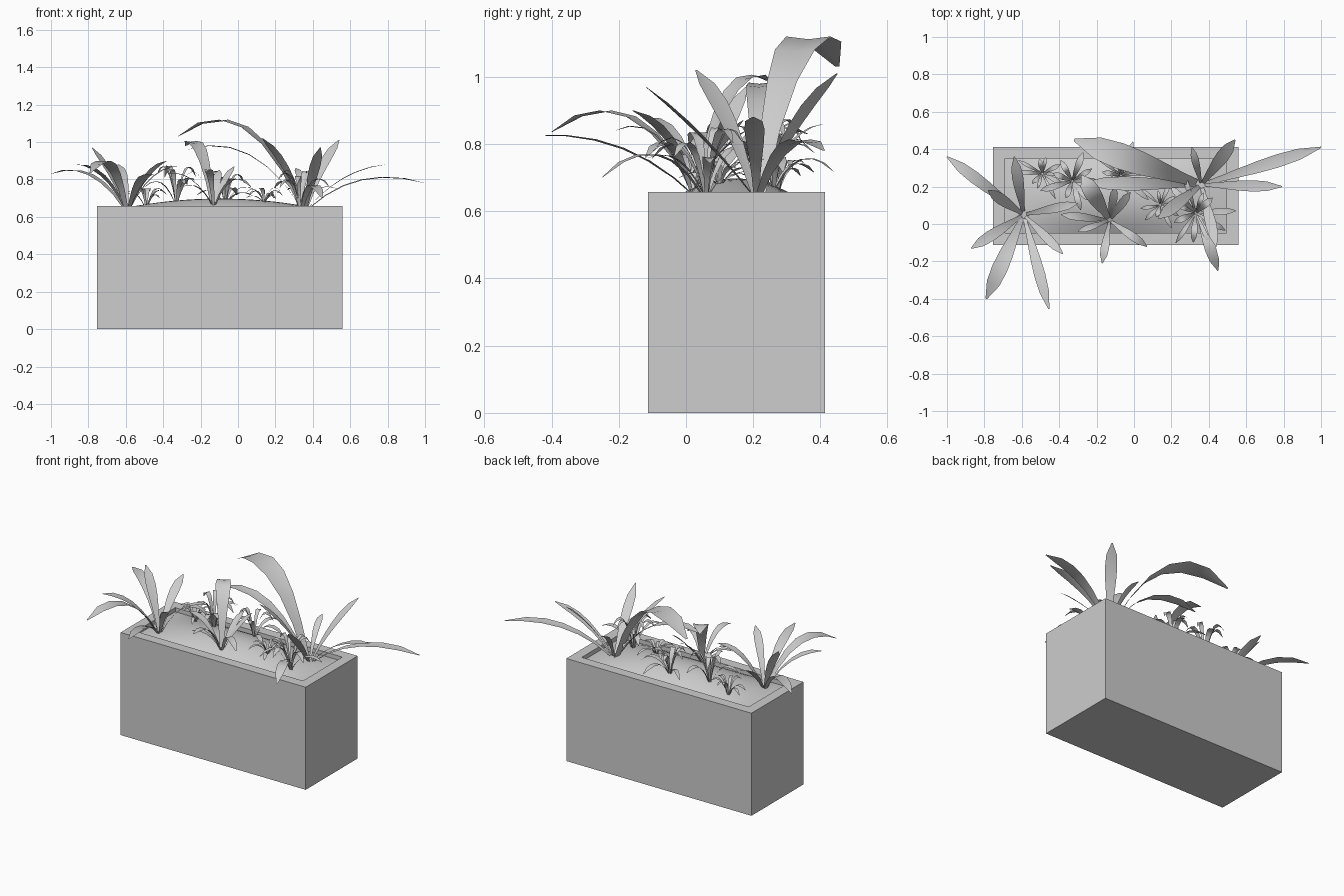
import bpy, bmesh, math, random
from mathutils import Vector

random.seed(4)
cube = bpy.data.objects.get("Cube")
if cube:
    bpy.data.objects.remove(cube, do_unlink=True)

grey = bpy.data.materials.new("plain grey")
grey.use_nodes = True
grey.diffuse_color = (0.61, 0.61, 0.61, 1)
grey.node_tree.nodes["Principled BSDF"].inputs["Base Color"].default_value = grey.diffuse_color


def finish(bm, name, smooth):
    """Turn a bmesh into a named grey object."""
    mesh = bpy.data.meshes.new(name)
    for face in bm.faces:
        face.smooth = smooth
    bm.to_mesh(mesh)
    bm.free()
    mesh.materials.append(grey)
    obj = bpy.data.objects.new(name, mesh)
    bpy.context.collection.objects.link(obj)
    return obj


CENTRE = Vector((-0.097, 0.15, 0))
LENGTH, DEPTH, HEIGHT, RIM = 1.312, 0.526, 0.657, 0.064


def soil_height(x, y):
    """Low mound, highest in the middle of the planter."""
    u = (x - CENTRE.x) / (LENGTH / 2 - RIM)
    v = (y - CENTRE.y) / (DEPTH / 2 - RIM)
    return 0.63 + 0.068 * max(0, 1 - u * u) * max(0, 1 - v * v)


# Planter: box whose top is inset and pushed down
bm = bmesh.new()
bmesh.ops.create_cube(bm, size=1)
for v in bm.verts:
    v.co = CENTRE + Vector((v.co.x * LENGTH, v.co.y * DEPTH, (v.co.z + 0.5) * HEIGHT))
top = max(bm.faces, key=lambda f: f.calc_center_median().z)
bmesh.ops.inset_region(bm, faces=[top], thickness=RIM, use_even_offset=True)
walls = bmesh.ops.extrude_discrete_faces(bm, faces=[top])["faces"]
for v in walls[0].verts:
    v.co.z -= 0.1
finish(bm, "planter_box", False)

# Soil mound
bm = bmesh.new()
bmesh.ops.create_grid(bm, x_segments=24, y_segments=10, size=1)
for v in bm.verts:
    x = CENTRE.x + v.co.x * (LENGTH / 2 - RIM)
    y = CENTRE.y + v.co.y * (DEPTH / 2 - RIM)
    v.co = (x, y, soil_height(x, y))
finish(bm, "soil", True)

TAPER = (0.28, 0.45, 0.68, 0.9, 1.0, 0.85, 0.1)


def add_leaf(bm, base, tip, arch, width):
    """Folded strip along a bent curve; arch is the height of its control point."""
    control = base.lerp(tip, 0.42)
    control.z = arch
    flat = Vector((tip.x - base.x, tip.y - base.y, 0)).normalized()
    side = Vector((-flat.y, flat.x, 0))
    previous = None
    for i, taper in enumerate(TAPER):
        t = i / (len(TAPER) - 1)
        mid = base * (1 - t) ** 2 + control * (2 * t * (1 - t)) + tip * t * t
        half = side * width * taper / 2
        fold = Vector((0, 0, 0.06 * width * taper))
        row = [bm.verts.new(p) for p in (mid - half + fold, mid, mid + half + fold)]
        if previous:
            for a in (0, 1):
                bm.faces.new((previous[a], row[a], row[a + 1], previous[a + 1]))
        previous = row


def plant(name, x, y, leaves):
    """Leaves are (tip x, tip y, tip z, arch height, width)."""
    bm = bmesh.new()
    for tx, ty, tz, arch, width in leaves:
        tip = Vector((tx, ty, tz))
        base = Vector((x, y, soil_height(x, y) - 0.01))
        base += (tip - base) * Vector((0.03, 0.03, 0))
        add_leaf(bm, base, tip, arch, width)
    finish(bm, name, True)


# Three large plants
plant("large_plant_right", -0.59, 0.05, [
    (-1.0, 0.36, 0.83, 0.91, 0.065),
    (-0.79, -0.4, 0.835, 1.02, 0.085),
    (-0.455, -0.455, 0.825, 0.84, 0.06),
    (-0.38, -0.16, 0.9, 0.86, 0.05),
    (-0.3, 0.11, 0.87, 0.88, 0.05),
    (-0.87, -0.13, 0.88, 0.88, 0.06),
    (-0.78, 0.18, 0.97, 0.85, 0.06),
    (-0.64, 0.36, 0.88, 0.82, 0.06),
])
plant("large_plant_left", 0.36, 0.21, [
    (-0.32, 0.45, 1.03, 1.31, 0.14),
    (-0.27, 0.22, 0.96, 1.06, 0.075),
    (0.79, 0.2, 0.88, 0.85, 0.06),
    (1.0, 0.41, 0.78, 0.88, 0.07),
    (0.54, 0.45, 1.01, 0.88, 0.07),
    (0.44, -0.12, 0.97, 0.82, 0.06),
    (0.13, 0.03, 1.02, 0.9, 0.07),
    (0.31, 0.41, 0.86, 0.84, 0.04),
])
plant("middle_plant", -0.13, 0.02, [
    (-0.28, 0.26, 0.98, 1.09, 0.09),
    (-0.17, -0.21, 0.84, 0.9, 0.045),
    (0.07, -0.12, 0.76, 0.88, 0.045),
    (-0.39, 0.05, 0.83, 0.86, 0.045),
    (-0.02, 0.17, 0.87, 0.8, 0.045),
    (-0.1, 0.2, 0.85, 0.8, 0.045),
    (-0.3, -0.04, 0.76, 0.8, 0.035),
])
plant("drooping_leaf", 0.34, 0.06, [(0.45, -0.25, 0.7, 0.86, 0.06)])


def tuft(name, x, y, count, reach, rise, width):
    """Small plant: a fan of thin leaves, the longer ones drooping lower."""
    leaves = []
    for i in range(count):
        angle = math.tau * (i + random.uniform(-0.3, 0.3)) / count
        spread = random.uniform(0.45, 1.1)
        r = reach * spread
        z = 0.67 + rise * (1.1 - 0.8 * spread)
        leaves.append((x + r * math.cos(angle), y + r * math.sin(angle), z,
                       z + rise * random.uniform(0.2, 0.7), width * random.uniform(0.7, 1.1)))
    plant(name, x, y, leaves)


# Small tufts between the large plants
tuft("tuft_back_right", -0.49, 0.27, 10, 0.15, 0.11, 0.025)
tuft("tuft_back_middle", -0.33, 0.23, 9, 0.19, 0.25, 0.04)
tuft("tuft_back_left", -0.07, 0.26, 10, 0.18, 0.19, 0.035)
tuft("tuft_middle_left", 0.14, 0.1, 10, 0.13, 0.11, 0.025)
tuft("tuft_front_left", 0.33, 0.06, 11, 0.24, 0.19, 0.035)
